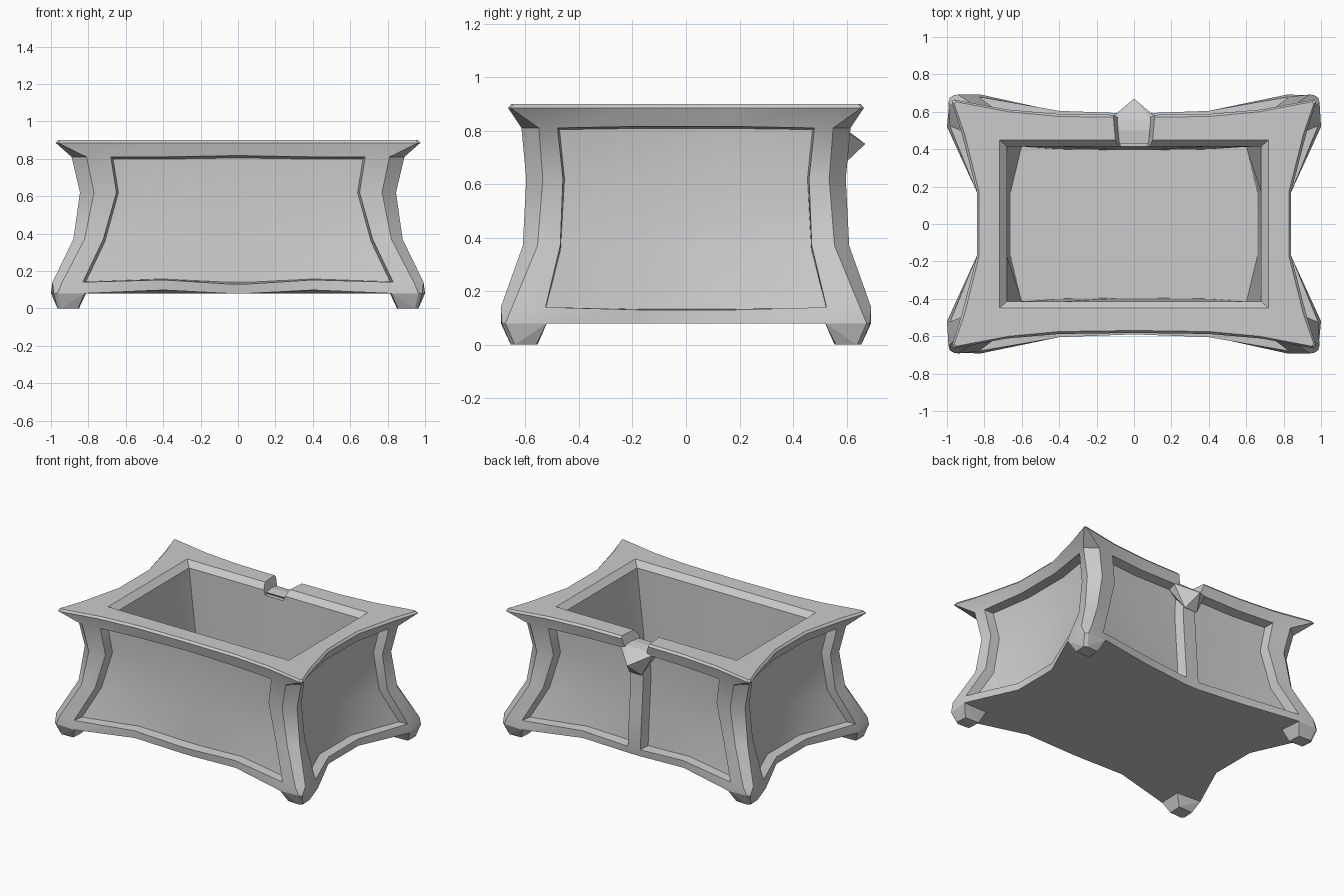
import bpy, bmesh

if "Cube" in bpy.data.objects:
    bpy.data.objects.remove(bpy.data.objects["Cube"])


def make_object(name, bm):
    bmesh.ops.recalc_face_normals(bm, faces=bm.faces)
    mesh = bpy.data.meshes.new(name)
    bm.to_mesh(mesh)
    bm.free()
    obj = bpy.data.objects.new(name, mesh)
    bpy.context.collection.objects.link(obj)
    return obj


def hull(name, points):
    bm = bmesh.new()
    for p in points:
        bm.verts.new(p)
    res = bmesh.ops.convex_hull(bm, input=bm.verts)
    loose = [g for g in res["geom_interior"] if isinstance(g, bmesh.types.BMVert)]
    bmesh.ops.delete(bm, geom=loose, context='VERTS')
    bmesh.ops.dissolve_limit(bm, angle_limit=0.02, verts=bm.verts, edges=bm.edges)
    return make_object(name, bm)


def activate(obj):
    bpy.ops.object.select_all(action='DESELECT')
    obj.select_set(True)
    bpy.context.view_layer.objects.active = obj


# Rows of the chest wall, outside going up, then inside going down:
# z, wave, panel edge (x, y), front post, side post, side panel edge, y at 0.4, y at middle, side x
rows = [
    (.08, .018, 0, .82, .692, .965, .688, .985, .675, 1.0, .52, .60, .585, .84),
    (.14, .012, -.01, .83, .68, .94, .692, .992, .65, .985, .525, .605, .592, .84),
    (.37, 0, 0, .72, .598, .82, .61, .88, .555, .862, .47, .58, .575, .818),
    (.62, 0, 0, .65, .58, .77, .597, .845, .535, .828, .46, .563, .557, .795),
    (.81, 0, .006, .68, .594, .81, .615, .89, .55, .865, .48, .57, .565, .812),
    (.885, 0, 0, .68, .612, .962, .665, .975, .656, .92, .48, .588, .583, .84),
    (.90, 0, 0, .67, .60, .95, .653, .962, .643, .905, .48, .575, .57, .828),
    (.90, 0, 0, .64, .45, .72, .45, .72, .45, .72, .40, .45, .45, .72),
    (.86, 0, 0, .60, .415, .68, .415, .68, .415, .68, .38, .415, .415, .68),
    (.15, 0, 0, .55, .41, .60, .415, .60, .415, .61, .38, .40, .395, .66),
]


def ring(row):
    z, w4, wm, ex, ey, ax, ay, bx, by, sx, sy, y4, ym, xm = row
    front = [(ax, -ay, z), (ex, -ey, z), (.4, -y4, z + w4), (.05, -ym, z + wm)]
    front = [(-x, y, h) for x, y, h in front] + front[::-1]
    side = [(bx, -by, z), (sx, -sy, z), (xm, -.17, z + wm)]
    side = side + [(x, -y, h) for x, y, h in side[::-1]]
    half = front + side
    return half + [(-x, -y, h) for x, y, h in half]


# Chest body
bm = bmesh.new()
loops = [[bm.verts.new(p) for p in ring(r)] for r in rows]
n = len(loops[0])
panel_cols = {1, 2, 3, 4, 5, 9, 10, 11, 15, 16, 18, 19, 23, 24, 25}
panels = []
for i in range(len(loops) - 1):
    for j in range(n):
        k = (j + 1) % n
        f = bm.faces.new((loops[i][j], loops[i][k], loops[i + 1][k], loops[i + 1][j]))
        if i in (1, 2, 3) and j in panel_cols:
            panels.append(f)
bm.faces.new(loops[0][::-1])
bm.faces.new(loops[-1])
bm.normal_update()
# Recessed panels
bmesh.ops.inset_region(bm, faces=panels, thickness=.015, depth=-.065,
                       use_even_offset=True, use_boundary=True)
bmesh.ops.remove_doubles(bm, verts=bm.verts, dist=.0005)
body = make_object("chest_body", bm)

# Notch in the back rim, wider toward the outside
cutter = hull("notch_cutter", [(s * (x + w), y, z) for s in (-1, 1)
                               for y, w in ((.38, 0), (.62, .02))
                               for x, z in ((.07, .825), (.11, .95))])
cutter.hide_render = True
mod = body.modifiers.new("notch", 'BOOLEAN')
mod.operation = 'DIFFERENCE'
mod.solver = 'EXACT'
mod.object = cutter
activate(body)
bpy.ops.object.modifier_apply(modifier=mod.name)
bpy.data.objects.remove(cutter)
bpy.ops.object.shade_smooth_by_angle(angle=.6)

# Pointed hinge boss below the notch
sides = [(.13, .56, .82), (.085, .595, .80), (.05, .575, .66), (.12, .50, .80),
         (.075, .43, .84), (.08, .50, .845), (.09, .56, .835)]
hull("hinge_boss", [(s * x, y, z) for x, y, z in sides for s in (-1, 1)]
     + [(0, .67, .75)])

# Four faceted feet
foot = [(.81, .53, .085), (.82, .692, .08), (.965, .688, .08), (.985, .675, .08), (1.0, .52, .08),
        (.85, .555, 0), (.855, .65, 0), (.945, .655, 0), (.965, .64, 0), (.96, .56, 0)]
for sx, a in ((-1, "left"), (1, "right")):
    for sy, b in ((-1, "front"), (1, "back")):
        hull(f"{b}_{a}_foot", [(sx * x, sy * y, z) for x, y, z in foot])
